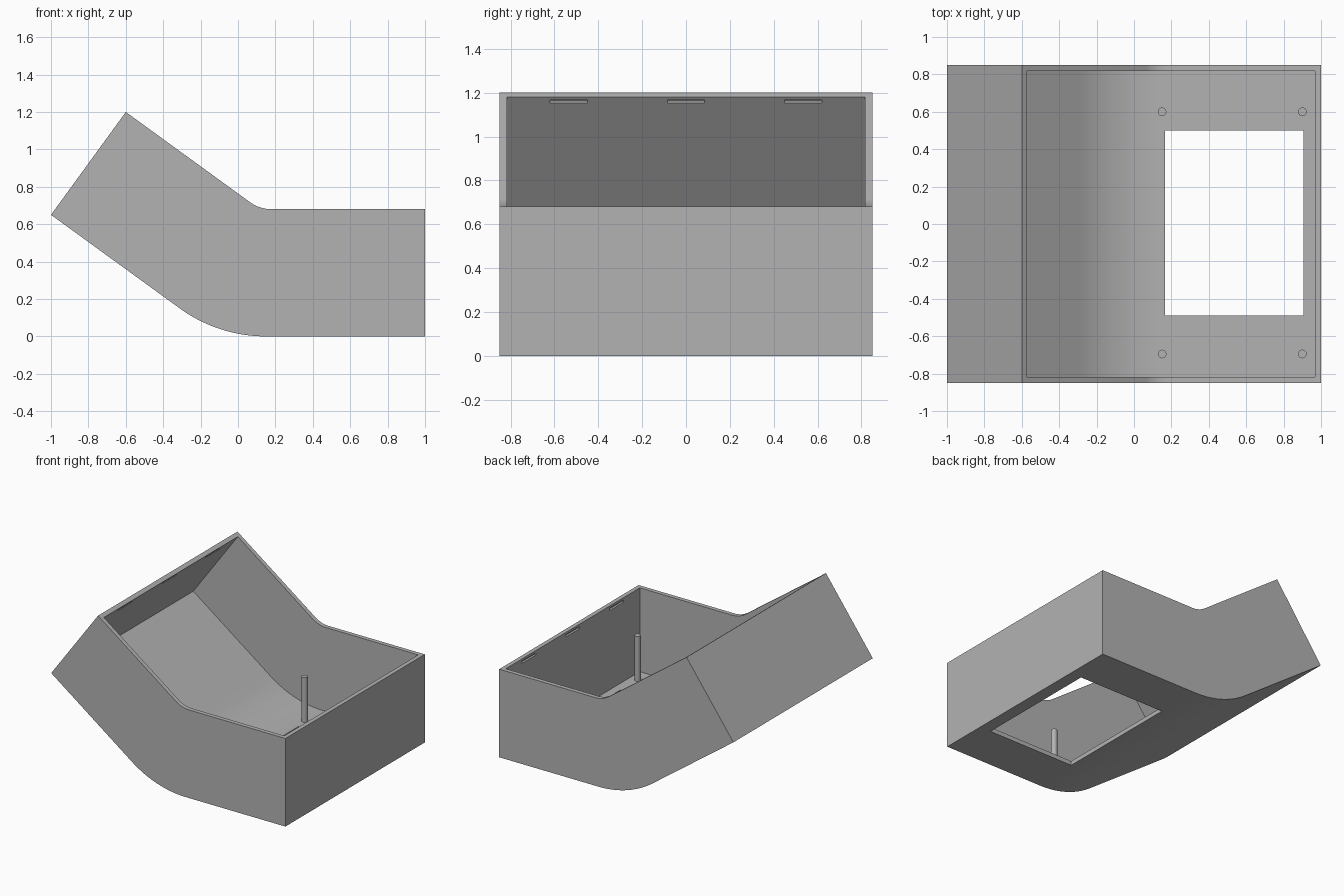
import bpy, bmesh, math
from mathutils import Vector

if "Cube" in bpy.data.objects:
    bpy.data.objects.remove(bpy.data.objects["Cube"])

T = 0.033                      # wall thickness
A = math.radians(36)           # tilt of the raised section
DOWN = Vector((math.cos(A), -math.sin(A)))   # along the slope, in x/z
UP = Vector((math.sin(A), math.cos(A)))      # along the tilted end wall

grey = bpy.data.materials.new("grey plastic")
grey.diffuse_color = (0.45, 0.45, 0.45, 1)
grey.use_nodes = True
grey.node_tree.nodes["Principled BSDF"].inputs["Base Color"].default_value = grey.diffuse_color


def arc(cx, cz, r, n=18):
    """Bend from the slope direction to horizontal, below the centre."""
    return [(cx - r * math.sin(A * (1 - i / n)), cz - r * math.cos(A * (1 - i / n)))
            for i in range(n + 1)]


def extrude(name, profile, y0, y1):
    bm = bmesh.new()
    face = bm.faces.new([bm.verts.new((x, y0, z)) for x, z in profile])
    new = bmesh.ops.extrude_face_region(bm, geom=[face])["geom"]
    bmesh.ops.translate(bm, vec=(0, y1 - y0, 0),
                        verts=[v for v in new if isinstance(v, bmesh.types.BMVert)])
    bmesh.ops.recalc_face_normals(bm, faces=bm.faces)
    me = bpy.data.meshes.new(name)
    bm.to_mesh(me)
    bm.free()
    me.materials.append(grey)
    ob = bpy.data.objects.new(name, me)
    bpy.context.collection.objects.link(ob)
    return ob


def activate(ob):
    bpy.ops.object.select_all(action='DESELECT')
    ob.select_set(True)
    bpy.context.view_layer.objects.active = ob


def cut(ob, cutter):
    mod = ob.modifiers.new("cut", 'BOOLEAN')
    mod.operation, mod.solver, mod.object = 'DIFFERENCE', 'EXACT', cutter
    activate(ob)
    bpy.ops.object.modifier_apply(modifier=mod.name)
    bpy.data.objects.remove(cutter)


def box_profile(origin, u, v):
    return [origin, origin + u, origin + u + v, origin + v]


# Bent tray body
low, high = Vector((-1, 0.65)), Vector((-0.6, 1.2))
outer = [low] + arc(0.15, 0.785, 0.785) + [(1, 0), (1, 0.68)] \
    + arc(0.18, 0.877, 0.197)[::-1] + [high]
body = extrude("tray_body", outer, -0.85, 0.85)

# Hollow interior, open at the top
in_low = low + (DOWN + UP) * T
in_high = high + DOWN * T
inner = [in_low] + arc(0.15, 0.785, 0.785 - T) + [(1 - T, T), (1 - T, 1.6)] \
    + [in_high + UP * 0.3]
cut(body, extrude("hollow_cutter", inner, -0.85 + T, 0.85 - T))

# Rectangular window in the floor
cut(body, extrude("window_cutter", [(0.165, -0.1), (0.905, -0.1), (0.905, 0.1), (0.165, 0.1)],
                  -0.49, 0.5))

# Three shallow clip slots in each end wall
for y in (-0.535, 0, 0.535):
    for name, top, u, v in (("left_slot", in_high, DOWN, UP),
                            ("right_slot", Vector((1 - T, 0.68)), Vector((-1, 0)), Vector((0, 1)))):
        profile = box_profile(top - v * 0.035 - u * 0.016, u * 0.03, v * 0.018)
        cut(body, extrude(name, profile, y - 0.085, y + 0.085))

activate(body)
bpy.ops.object.shade_smooth_by_angle(angle=math.radians(20))

# Mounting posts standing on the floor
for i, (x, y) in enumerate([(0.15, 0.6), (0.9, 0.6), (0.15, -0.695), (0.9, -0.695)]):
    bpy.ops.mesh.primitive_cylinder_add(vertices=32, radius=0.023, depth=0.36,
                                        location=(x, y, 0.2))
    post = bpy.context.object
    post.name = f"mounting_post_{i + 1}"
    post.data.materials.append(grey)
    bpy.ops.object.shade_smooth_by_angle(angle=math.radians(30))
